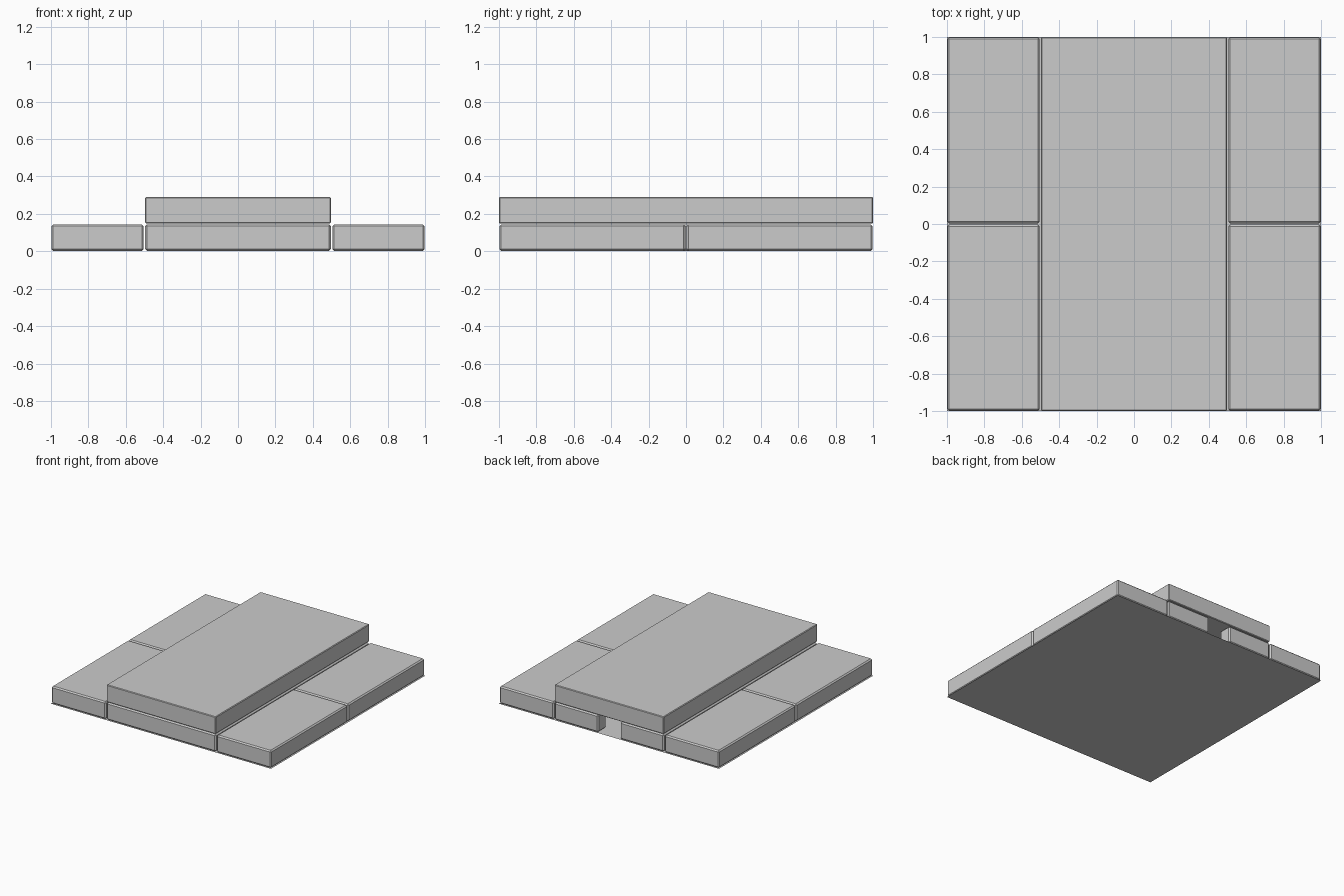
import bpy, bmesh

if "Cube" in bpy.data.objects:
    bpy.data.objects.remove(bpy.data.objects["Cube"])

BLOCK_Z0, BLOCK_Z1 = 0.002, 0.144


def prism(name, outline, z0, z1, bevel=0.01):
    """Extrude a flat outline upwards and chamfer its edges."""
    bm = bmesh.new()
    face = bm.faces.new([bm.verts.new((x, y, z0)) for x, y in outline])
    res = bmesh.ops.extrude_face_region(bm, geom=[face])
    top = [v for v in res["geom"] if isinstance(v, bmesh.types.BMVert)]
    bmesh.ops.translate(bm, verts=top, vec=(0, 0, z1 - z0))
    bmesh.ops.recalc_face_normals(bm, faces=bm.faces)
    mesh = bpy.data.meshes.new(name)
    bm.to_mesh(mesh)
    bm.free()
    obj = bpy.data.objects.new(name, mesh)
    bpy.context.collection.objects.link(obj)
    if bevel:
        mod = obj.modifiers.new("chamfer", 'BEVEL')
        mod.width = bevel
        mod.segments = 1
    return obj


def rect(x0, x1, y0, y1):
    return [(x0, y0), (x1, y0), (x1, y1), (x0, y1)]


# ground sheet closing the underside
bpy.ops.mesh.primitive_plane_add(size=2, location=(0, 0, 0))
bpy.context.object.name = "floor_sheet"

# four low side blocks, two along each flank
for sx, side in ((-1, "left"), (1, "right")):
    for sy, end in ((-1, "front"), (1, "back")):
        xa, xb = sorted((sx * 0.504, sx * 0.998))
        ya, yb = sorted((sy * 0.003, sy * 0.998))
        prism(f"{side}_{end}_block", rect(xa, xb, ya, yb), BLOCK_Z0, BLOCK_Z1)

# hollow centre wall, open in the middle of the back
half = [(0.1, 0.998), (0.1, 0.89), (0.39, 0.89), (0.39, -0.89)]
inner = half + [(-x, y) for x, y in reversed(half)]
outer = [(-0.496, 0.998), (-0.496, -0.998), (0.496, -0.998), (0.496, 0.998)]
prism("centre_wall", inner + outer, BLOCK_Z0, BLOCK_Z1)

# roof slab
prism("roof_slab", rect(-0.496, 0.496, -1, 1), 0.149, 0.291, 0.005)
